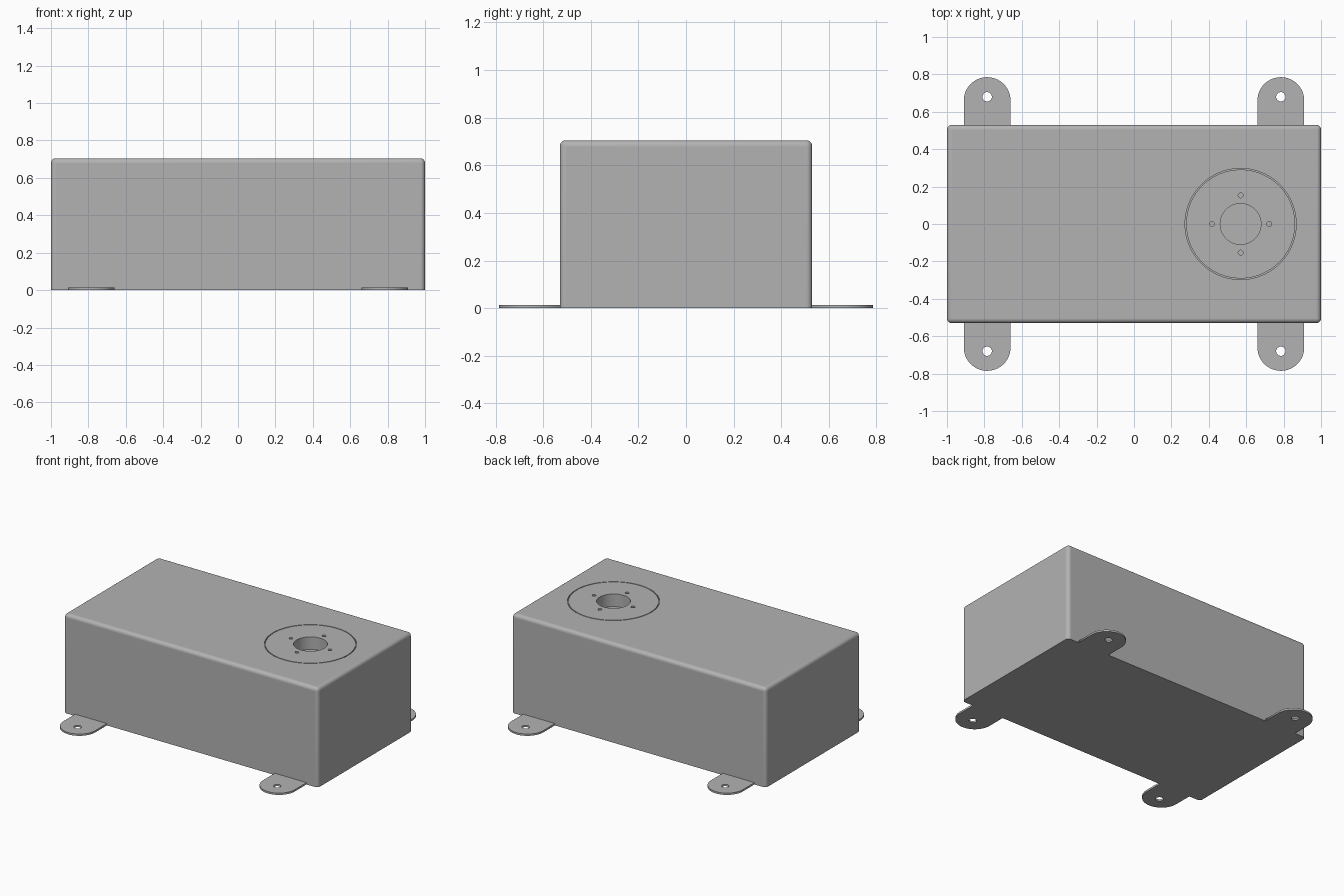
import bpy, bmesh
from math import pi, sin, cos

old = bpy.data.objects.get("Cube")
if old:
    bpy.data.objects.remove(old, do_unlink=True)

# Single grey finish
grey = bpy.data.materials.new("light_grey")
grey.use_nodes = True
colour = (0.45, 0.45, 0.45, 1)
grey.diffuse_color = colour
grey.node_tree.nodes["Principled BSDF"].inputs["Base Color"].default_value = colour

LENGTH, HALF_DEPTH, HEIGHT = 2.0, 0.53, 0.705
CAP_X = 0.57


def add_object(name, bm):
    bmesh.ops.recalc_face_normals(bm, faces=bm.faces)
    mesh = bpy.data.meshes.new(name)
    bm.to_mesh(mesh)
    bm.free()
    mesh.materials.append(grey)
    obj = bpy.data.objects.new(name, mesh)
    bpy.context.collection.objects.link(obj)
    return obj


def add_prism(name, points, z0, z1):
    """Extrude an outline upwards, with smooth sides where they curve."""
    bm = bmesh.new()
    base = bm.faces.new([bm.verts.new((x, y, z0)) for x, y in points])
    top = bmesh.ops.extrude_face_region(bm, geom=[base])["geom"]
    bmesh.ops.translate(bm, vec=(0, 0, z1 - z0),
                        verts=[v for v in top if isinstance(v, bmesh.types.BMVert)])
    bm.normal_update()
    for face in bm.faces:
        face.smooth = len(face.verts) == 4 and face.calc_area() < 0.03
    return add_object(name, bm)


def arc(x, y, radius, start=0, sweep=2 * pi, steps=64):
    count = steps if sweep == 2 * pi else steps + 1
    return [(x + radius * cos(start + sweep * i / steps),
             y + radius * sin(start + sweep * i / steps)) for i in range(count)]


def cut(target, cutter):
    mod = target.modifiers.new("cut_" + cutter.name, "BOOLEAN")
    mod.operation = "DIFFERENCE"
    mod.solver = "EXACT"
    mod.object = cutter
    cutter.hide_render = True
    cutter.hide_set(True)


# Case: sharp underside, rounded upright and top edges
bm = bmesh.new()
bmesh.ops.create_cube(bm, size=1)
for v in bm.verts:
    v.co = (v.co.x * LENGTH, v.co.y * HALF_DEPTH * 2, (v.co.z + 0.5) * HEIGHT)
edges = [e for e in bm.edges if max(v.co.z for v in e.verts) > 0.1]
bmesh.ops.bevel(bm, geom=edges, offset=0.025, segments=6, profile=0.5,
                affect="EDGES", clamp_overlap=True)
for face in bm.faces:
    face.smooth = face.calc_area() < 0.1
case = add_object("case", bm)

# Round cap plate, set flush in a recess that leaves a thin groove
cut(case, add_prism("recess_cutter", arc(CAP_X, 0, 0.297, steps=96),
                    HEIGHT - 0.01, HEIGHT + 0.05))
cap = add_prism("cap_plate", arc(CAP_X, 0, 0.291, steps=96), HEIGHT - 0.012, HEIGHT)

# Central opening and four screw holes
holes = [("opening", CAP_X, 0, 0.109, 0.09)]
for i in range(4):
    a = i * pi / 2
    holes.append((f"screw_hole_{i + 1}", CAP_X + 0.153 * cos(a), 0.153 * sin(a),
                  0.013, 0.05))
for name, x, y, radius, depth in holes:
    cutter = add_prism(name + "_cutter", arc(x, y, radius), HEIGHT - depth, HEIGHT + 0.05)
    cut(case, cutter)
    cut(cap, cutter)

# Mounting lugs with rounded ends and bolt holes
for side, sx in (("left", 1), ("right", -1)):
    for end, sy in (("front", -1), ("back", 1)):
        x = sx * 0.785
        tip = arc(x, sy * 0.66, 0.125, 0, sy * pi, 32)
        outline = [(x + 0.125, sy * HALF_DEPTH)] + tip + [(x - 0.125, sy * HALF_DEPTH)]
        lug = add_prism(f"{end}_{side}_lug", outline, 0, 0.013)
        cut(lug, add_prism(f"{end}_{side}_bolt_cutter",
                           arc(x, sy * 0.68, 0.025, steps=32), -0.05, 0.05))
